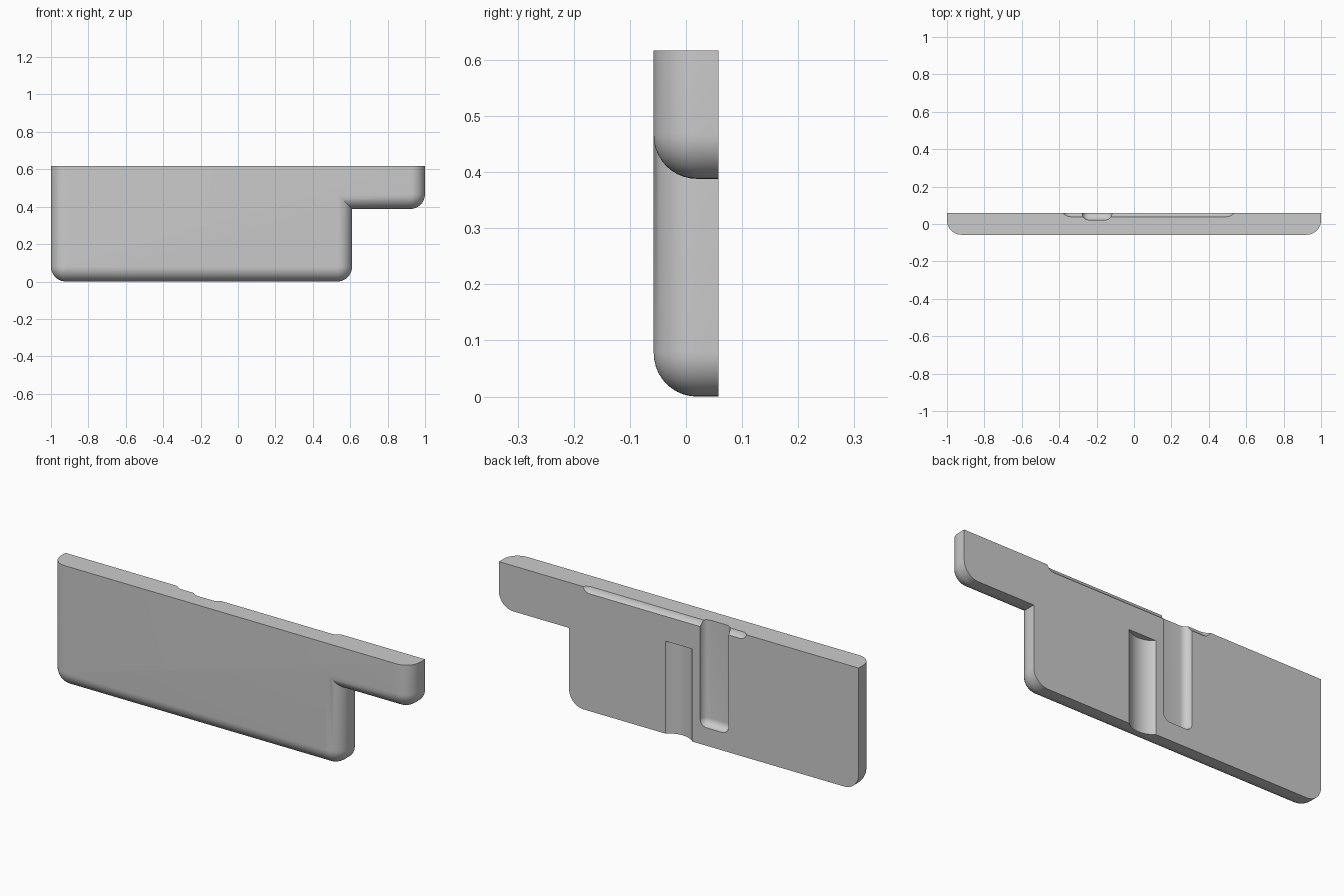
import bpy, bmesh, math
from mathutils import Matrix, Vector

if "Cube" in bpy.data.objects:
    bpy.data.objects.remove(bpy.data.objects["Cube"])

BACK, FRONT, TOP, STEP_X, STEP_Z = 0.0575, -0.0575, 0.617, 0.61, 0.388
FILLET, CORNER, SEG = 0.077, 0.08, 10

grey = bpy.data.materials.new("plain grey")
grey.use_nodes = True
grey.diffuse_color = (0.6, 0.6, 0.6, 1)
grey.node_tree.nodes["Principled BSDF"].inputs["Base Color"].default_value = grey.diffuse_color


def make_object(name, bm):
    bmesh.ops.recalc_face_normals(bm, faces=bm.faces)
    mesh = bpy.data.meshes.new(name)
    bm.to_mesh(mesh)
    bm.free()
    mesh.materials.append(grey)
    obj = bpy.data.objects.new(name, mesh)
    bpy.context.collection.objects.link(obj)
    return obj


def outline(inset):
    """Stepped outline with rounded lower corners; the top edge stays put."""
    def arc(cx, cz, start):
        angles = [math.radians(start + 90 * i / SEG) for i in range(SEG + 1)]
        r = CORNER - inset
        return [(cx + r * math.cos(a), cz + r * math.sin(a)) for a in angles]
    return ([(-1 + inset, TOP)] + arc(-1 + CORNER, CORNER, 180)
            + arc(STEP_X - CORNER, CORNER, 270)
            + [(STEP_X - inset, STEP_Z + inset)]
            + arc(1 - CORNER, STEP_Z + CORNER, 270) + [(1 - inset, TOP)])


def make_panel():
    # Loft the outline from the back face around the front fillet
    bm = bmesh.new()
    layers = [(BACK, 0)]
    for i in range(SEG + 1):
        a = math.pi / 2 * i / SEG
        layers.append((FRONT + FILLET * (1 - math.sin(a)), FILLET * (1 - math.cos(a))))
    rings = [[bm.verts.new((x, y, z)) for x, z in outline(t)] for y, t in layers]
    for a, b in zip(rings, rings[1:]):
        for i in range(len(a)):
            j = (i + 1) % len(a)
            bm.faces.new((a[i], a[j], b[j], b[i]))
    bm.faces.new(rings[0])
    bm.faces.new(rings[-1])
    return make_object("stepped_panel", bm)


def capsule_cutter(name, x0, x1, y, z, r):
    # Round-ended rod along x
    bm = bmesh.new()
    bmesh.ops.create_uvsphere(bm, u_segments=48, v_segments=24, radius=r,
                              matrix=Matrix.Rotation(math.pi / 2, 4, 'Y'))
    ends = [Vector((x0, y, z)), Vector((x1, y, z))]
    points = [end + v.co for v in bm.verts for end in ends
              if (v.co.x <= 1e-6 if end is ends[0] else v.co.x >= -1e-6)]
    bm.clear()
    for p in points:
        bm.verts.new(p)
    hull = bmesh.ops.convex_hull(bm, input=bm.verts[:])
    return make_object(name, bm)


def rounded_box_cutter(name, lo, hi, r):
    bm = bmesh.new()
    bmesh.ops.create_cube(bm, size=1)
    lo, hi = Vector(lo), Vector(hi)
    for v in bm.verts:
        v.co = (lo + hi) / 2 + v.co * (hi - lo)
    bmesh.ops.bevel(bm, geom=bm.edges[:], offset=r, segments=8, profile=0.5, affect='EDGES')
    return make_object(name, bm)


def rod_cutter(name, x, y, z0, z1, r):
    bm = bmesh.new()
    bmesh.ops.create_cone(bm, cap_ends=True, segments=96, radius1=r, radius2=r, depth=z1 - z0,
                          matrix=Matrix.Translation((x, y, (z0 + z1) / 2)))
    return make_object(name, bm)


panel = make_panel()
cutters = [
    capsule_cutter("top_groove_cutter", -0.34, 0.495, 0.087, 0.63, 0.05),
    rounded_box_cutter("upper_slot_cutter", (-0.277, 0.022, 0.09), (-0.118, 0.16, 0.8), 0.036),
    rod_cutter("lower_slot_cutter", 0, BACK + 0.079, -0.1, 0.465, 0.109),
]

# Carve the back grooves
bpy.context.view_layer.objects.active = panel
panel.select_set(True)
for cutter in cutters:
    cutter.hide_render = True
    mod = panel.modifiers.new(cutter.name, 'BOOLEAN')
    mod.operation, mod.solver, mod.object = 'DIFFERENCE', 'EXACT', cutter
    bpy.ops.object.modifier_apply(modifier=mod.name)
    bpy.data.objects.remove(cutter)

bpy.ops.object.shade_smooth_by_angle(angle=math.radians(30))
